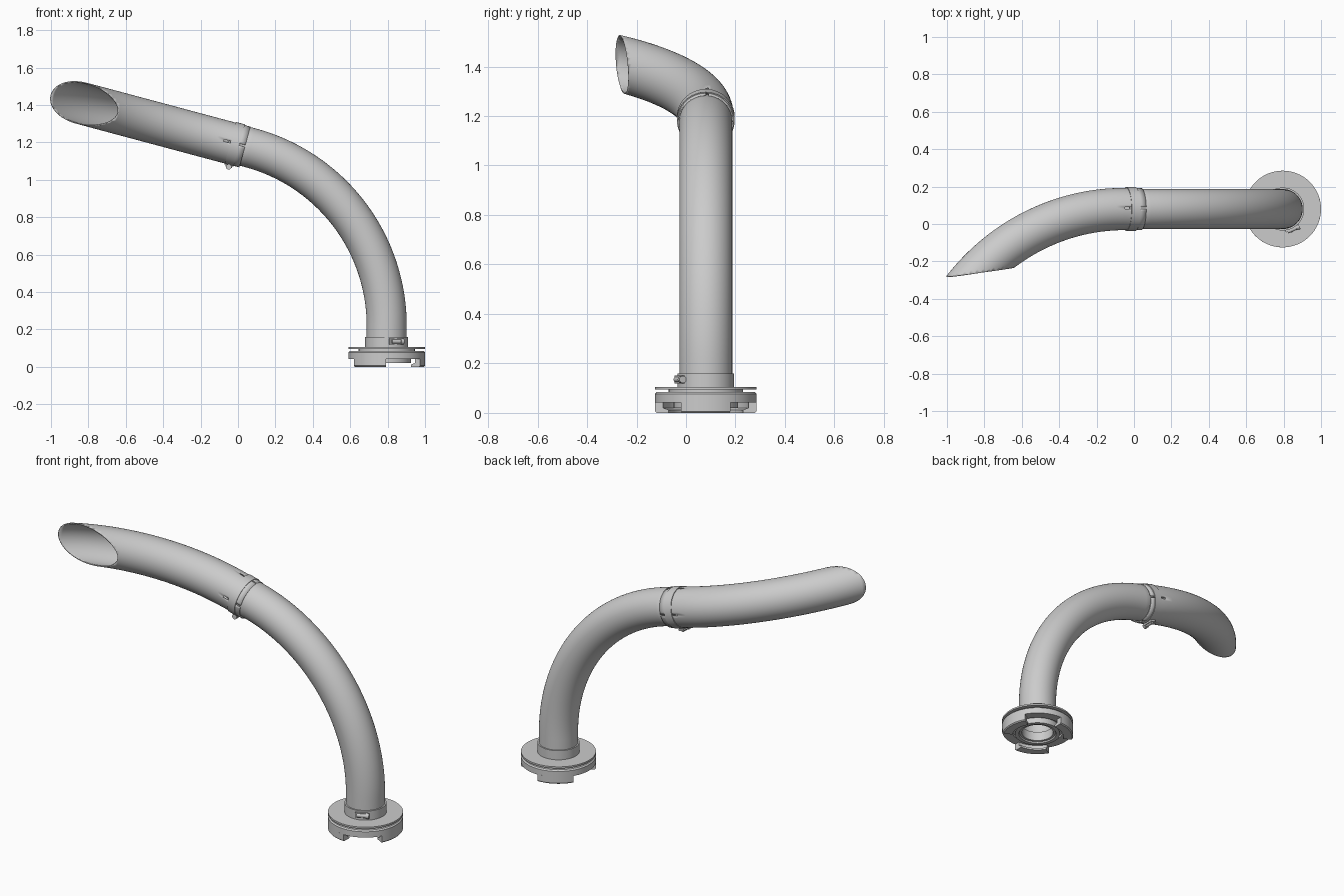
import bpy, bmesh
from math import sin, cos, radians, pi
from mathutils import Vector, Matrix

if "Cube" in bpy.data.objects:
    bpy.data.objects.remove(bpy.data.objects["Cube"])

SEG = 64
BASE = Vector((0.795, 0.08, 0))
Y = Vector((0, 1, 0))
D = Vector((-cos(radians(15)), 0, sin(radians(15))))   # direction of the upper pipe
N = Vector((sin(radians(15)), 0, cos(radians(15))))    # normal of its bend plane
JOINT = Vector((0, 0.08, 1.185))


def finish(name, bm, matrix=None, wall=0):
    me = bpy.data.meshes.new(name)
    bm.to_mesh(me)
    bm.free()
    ob = bpy.data.objects.new(name, me)
    bpy.context.collection.objects.link(ob)
    if matrix:
        ob.matrix_world = matrix
    if wall:
        m = ob.modifiers.new("wall", 'SOLIDIFY')
        m.thickness, m.offset = wall, -1
    bpy.ops.object.select_all(action='DESELECT')
    ob.select_set(True)
    bpy.context.view_layer.objects.active = ob
    bpy.ops.object.shade_smooth_by_angle(angle=radians(30))
    return ob


def sweep(path, side, r):
    """Open round tube along (point, direction) pairs lying in one plane."""
    bm = bmesh.new()
    rings = []
    for p, d in path:
        v = d.cross(side)
        rings.append([bm.verts.new(p + r * (side * cos(2 * pi * j / SEG) + v * sin(2 * pi * j / SEG)))
                      for j in range(SEG)])
    rows = []
    for a, b in zip(rings, rings[1:]):
        rows.append([bm.faces.new((a[j], a[(j + 1) % SEG], b[(j + 1) % SEG], b[j])) for j in range(SEG)])
    return bm, rows


def revolve(bm, profile, a0=0, a1=360, steps=SEG):
    """Closed (r, z) profile turned about z, full circle or capped arc."""
    full = a1 - a0 == 360
    rings = []
    for i in range(steps if full else steps + 1):
        a = radians(a0 + (a1 - a0) * i / steps)
        rings.append([bm.verts.new((r * cos(a), r * sin(a), z)) for r, z in profile])
    n = len(profile)
    for i in range(steps):
        a, b = rings[i], rings[(i + 1) % len(rings)]
        for k in range(n):
            bm.faces.new((a[k], b[k], b[(k + 1) % n], a[(k + 1) % n]))
    if not full:
        bm.faces.new(rings[0])
        bm.faces.new(rings[-1])
    bmesh.ops.recalc_face_normals(bm, faces=bm.faces)


def box(bm, loc, size):
    bmesh.ops.create_cube(bm, size=1, matrix=Matrix.Translation(loc) @ Matrix.Diagonal((*size, 1)))


def clamp(name, centre, axis, out, r, w):
    """Hose clamp: band with a tightening screw on the 'out' side."""
    bm = bmesh.new()
    revolve(bm, [(r, -w / 2), (r + .004, -w / 2), (r + .004, w / 2), (r, w / 2)])
    box(bm, (r + .007, 0, 0), (.012, .07, w * .7))
    for y, rad, length in ((0, .011, .05), (.035, .015, .018)):
        bmesh.ops.create_cone(bm, cap_ends=True, segments=16, radius1=rad, radius2=rad, depth=length,
                              matrix=Matrix.Translation((r + .012, y, 0)) @ Matrix.Rotation(pi / 2, 4, 'X'))
    t = axis.cross(out)
    m = Matrix((out, t, axis)).transposed().to_4x4()
    m.translation = centre
    finish(name, bm, m)


# Lower pipe: upright foot, 75 degree bend, short straight end
R = 0.985
path = [(BASE + Vector((0, 0, z)), Vector((0, 0, 1))) for z in (.03, .12)]
for i in range(41):
    a = radians(75 * i / 40)
    path.append((BASE + Vector((-R * (1 - cos(a)), 0, .22 + R * sin(a))), Vector((-sin(a), 0, cos(a)))))
path.append((path[-1][0] + D * .12, D))
bm, _ = sweep(path, Y, .107)
finish("lower_pipe", bm, wall=.008)

# Upper pipe: slotted sleeve end, sideways bend, slanted cut at the mouth
R, S0 = 1.146, .11
path = [(JOINT + D * s, D) for s in (-.038, -.01, .05, .08)]
for i in range(61):
    a = radians(72 * i / 60)
    p = JOINT + D * (.053 + R * sin(a)) - Y * R * (1 - cos(a))
    if i > 2:
        path.append((p, D * cos(a) - Y * sin(a)))
bm, rows = sweep(path, N, .113)
slots = [row[j] for row in rows[:3] for j in range(0, SEG, SEG // 4)]
bmesh.ops.delete(bm, geom=slots, context='FACES')
cut_dir = D * .36 - Y * .046
normal = cut_dir.cross(N).normalized()
if normal.y > 0:
    normal = -normal
cut_point = JOINT + D * 1.03
cut_point.y = -.28
bmesh.ops.bisect_plane(bm, geom=bm.verts[:] + bm.edges[:] + bm.faces[:], plane_co=cut_point,
                       plane_no=normal, clear_outer=True)
finish("upper_pipe", bm, wall=.006)

# Hose clamps
clamp("upper_clamp", JOINT + D * .018, D, -N, .113, .05)
a = radians(-66)
clamp("lower_clamp", BASE + Vector((0, 0, .135)), Vector((0, 0, 1)), Vector((cos(a), sin(a), 0)), .109, .045)

# Base collar and loose flange plate
to_base = Matrix.Translation(BASE)
bm = bmesh.new()
revolve(bm, [(.1, .08), (.15, .08), (.15, .095), (.205, .095), (.205, .105),
             (.115, .105), (.115, .16), (.1, .16)])
finish("flange_plate", bm, to_base)

# Coupling body with a stepped underside and sealing ring
bm = bmesh.new()
revolve(bm, [(.09, .084), (.198, .084), (.205, .077), (.205, .042), (.15, .042), (.15, .055),
             (.13, .055), (.13, .02), (.108, .02), (.104, .028), (.09, .028)])
finish("coupling_body", bm, to_base)

# Three hooked claws under the coupling
for k in range(3):
    bm = bmesh.new()
    revolve(bm, [(.205, .044), (.205, .006), (.199, 0), (.15, 0), (.15, .012), (.172, .02), (.172, .044)],
            120 * k - 29, 120 * k + 29, 16)
    finish(f"coupling_claw_{k + 1}", bm, to_base)
